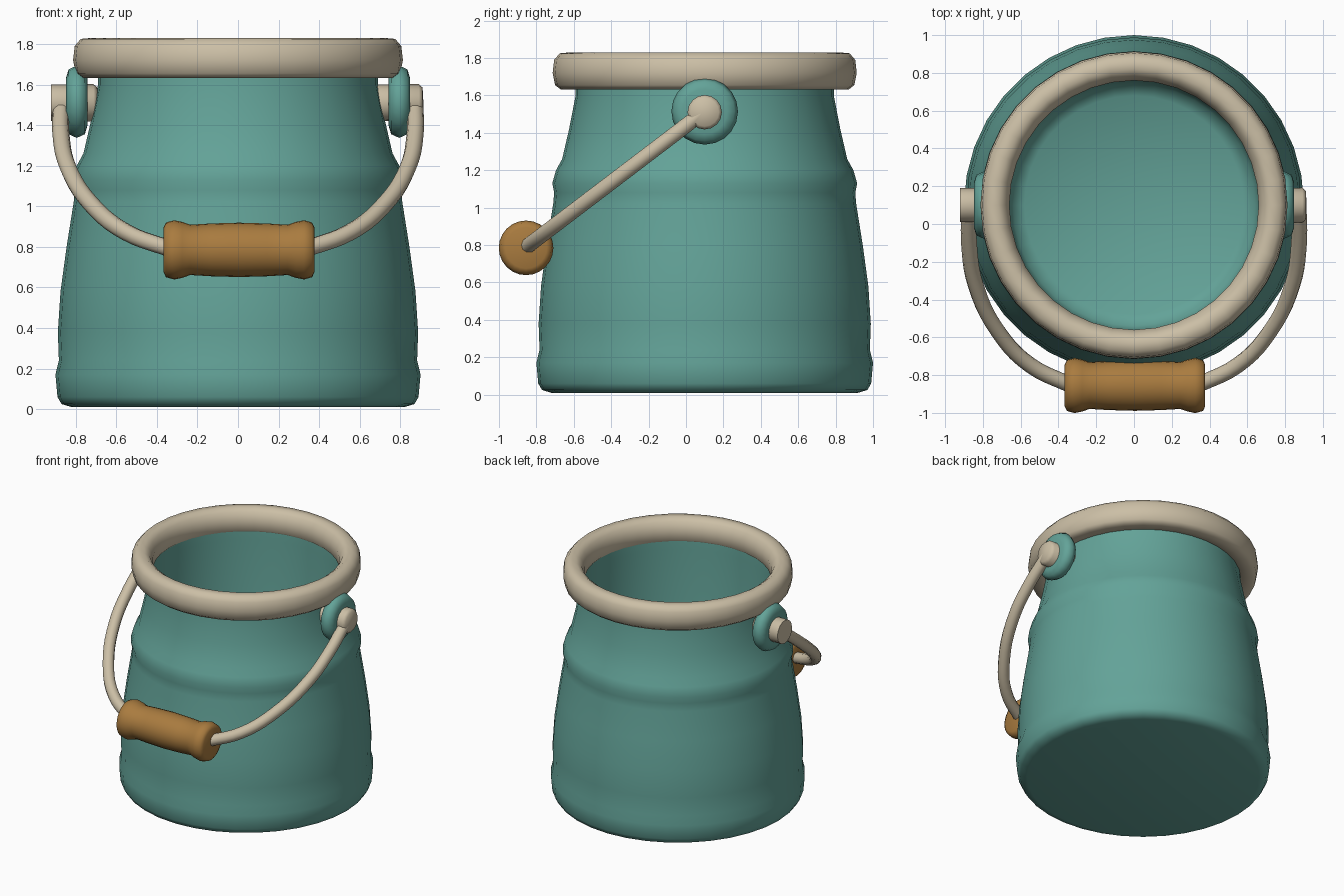
import bpy
import bmesh
import math
from mathutils import Matrix, Vector

cube = bpy.data.objects.get("Cube")
if cube:
    bpy.data.objects.remove(cube, do_unlink=True)


def material(name, rgb):
    m = bpy.data.materials.new(name)
    m.use_nodes = True
    m.diffuse_color = (*rgb, 1)
    m.node_tree.nodes["Principled BSDF"].inputs["Base Color"].default_value = (*rgb, 1)
    return m


teal = material("teal enamel", (0.125, 0.365, 0.315))
cream = material("cream trim", (0.60, 0.52, 0.38))
wood = material("wood brown", (0.40, 0.20, 0.05))


def finish(obj, mat, angle=50):
    obj.data.materials.append(mat)
    bpy.ops.object.select_all(action="DESELECT")
    obj.select_set(True)
    bpy.context.view_layer.objects.active = obj
    bpy.ops.object.shade_smooth_by_angle(angle=math.radians(angle))


def lathe(name, profile, mat, origin, along_x=False, closed=False, steps=36, angle=50):
    """Spin a (radius, height) profile around its axis."""
    bm = bmesh.new()
    verts = [bm.verts.new((r, 0, h)) for r, h in profile]
    edges = [bm.edges.new(pair) for pair in zip(verts, verts[1:])]
    if closed:
        edges.append(bm.edges.new((verts[-1], verts[0])))
    bmesh.ops.spin(bm, geom=verts + edges, cent=(0, 0, 0), axis=(0, 0, 1),
                   angle=math.tau, steps=steps, use_merge=False)
    bmesh.ops.remove_doubles(bm, verts=bm.verts[:], dist=0.0005)
    bmesh.ops.dissolve_degenerate(bm, edges=bm.edges[:], dist=0.0001)
    bmesh.ops.recalc_face_normals(bm, faces=bm.faces[:])
    if along_x:
        bm.transform(Matrix.Rotation(math.pi / 2, 4, "Y"))
    mesh = bpy.data.meshes.new(name)
    bm.to_mesh(mesh)
    bm.free()
    obj = bpy.data.objects.new(name, mesh)
    obj.location = origin
    bpy.context.collection.objects.link(obj)
    finish(obj, mat, angle)
    return obj


AXIS_Y = 0.1

# Pail body: outer wall with foot band and shoulder ridge, then inner wall and floor
lathe("pail_body", [
    (0, 0.01), (0.82, 0.01), (0.87, 0.025), (0.89, 0.06), (0.9, 0.17), (0.883, 0.24),
    (0.888, 0.38), (0.875, 0.58), (0.845, 0.8), (0.81, 1.02), (0.805, 1.08),
    (0.815, 1.13), (0.795, 1.2), (0.762, 1.26), (0.725, 1.42), (0.69, 1.6),
    (0.69, 1.7), (0.67, 1.7), (0.665, 1.6), (0.665, 0.22), (0.64, 0.14),
    (0.58, 0.1), (0, 0.1)], teal, (0, AXIS_Y, 0))

# Thick rounded rim
lathe("rim", [
    (0.66, 1.67), (0.69, 1.635), (0.77, 1.632), (0.8, 1.655), (0.813, 1.72),
    (0.805, 1.79), (0.775, 1.825), (0.72, 1.83), (0.685, 1.805), (0.66, 1.75)],
    cream, (0, AXIS_Y, 0), closed=True)

# Handle mounts: a disc and a pin on each side
for side, label in ((1, "left"), (-1, "right")):
    lathe(label + "_ear_disc", [
        (0, -0.052), (0.12, -0.052), (0.16, -0.04), (0.178, 0), (0.16, 0.04),
        (0.12, 0.052), (0, 0.052)], teal, (side * 0.795, AXIS_Y, 1.515),
        along_x=True, steps=20)
    lathe(label + "_pin", [
        (0, -0.12), (0.09, -0.12), (0.092, 0.09), (0.075, 0.108), (0, 0.112)],
        cream, (side * 0.802, AXIS_Y, 1.51), along_x=True, steps=16)

# Wire bail: swung forward, one half curve per side
start, end = Vector((0, 0.08, 1.5)), Vector((0, -0.86, 0.785))
for side, label in ((1, "left"), (-1, "right")):
    curve = bpy.data.curves.new(label + "_bail", "CURVE")
    curve.dimensions = "3D"
    curve.bevel_depth = 0.042
    curve.bevel_resolution = 3
    curve.resolution_u = 5
    curve.use_fill_caps = True
    path = [(0.872, 0), (0.873, 0.2), (0.838, 0.43), (0.72, 0.69),
            (0.55, 0.88), (0.32, 1.0)]
    spline = curve.splines.new("BEZIER")
    spline.bezier_points.add(len(path) - 1)
    for point, (x, t) in zip(spline.bezier_points, path):
        point.co = start.lerp(end, t) + Vector((side * x, 0, 0))
        point.handle_left_type = point.handle_right_type = "AUTO"
    bail = bpy.data.objects.new(label + "_bail", curve)
    bpy.context.collection.objects.link(bail)
    bpy.ops.object.select_all(action="DESELECT")
    bail.select_set(True)
    bpy.context.view_layer.objects.active = bail
    bpy.ops.object.convert(target="MESH")
    finish(bpy.context.view_layer.objects.active, cream)

# Turned wooden grip with flared ends
half = [(0, 0.372), (0.11, 0.372), (0.135, 0.36), (0.146, 0.32), (0.138, 0.28),
        (0.124, 0.24), (0.13, 0.14)]
grip = half + [(0.134, 0)] + [(r, -h) for r, h in reversed(half)]
lathe("grip", grip, wood, (0.005, -0.855, 0.785), along_x=True, steps=24)
